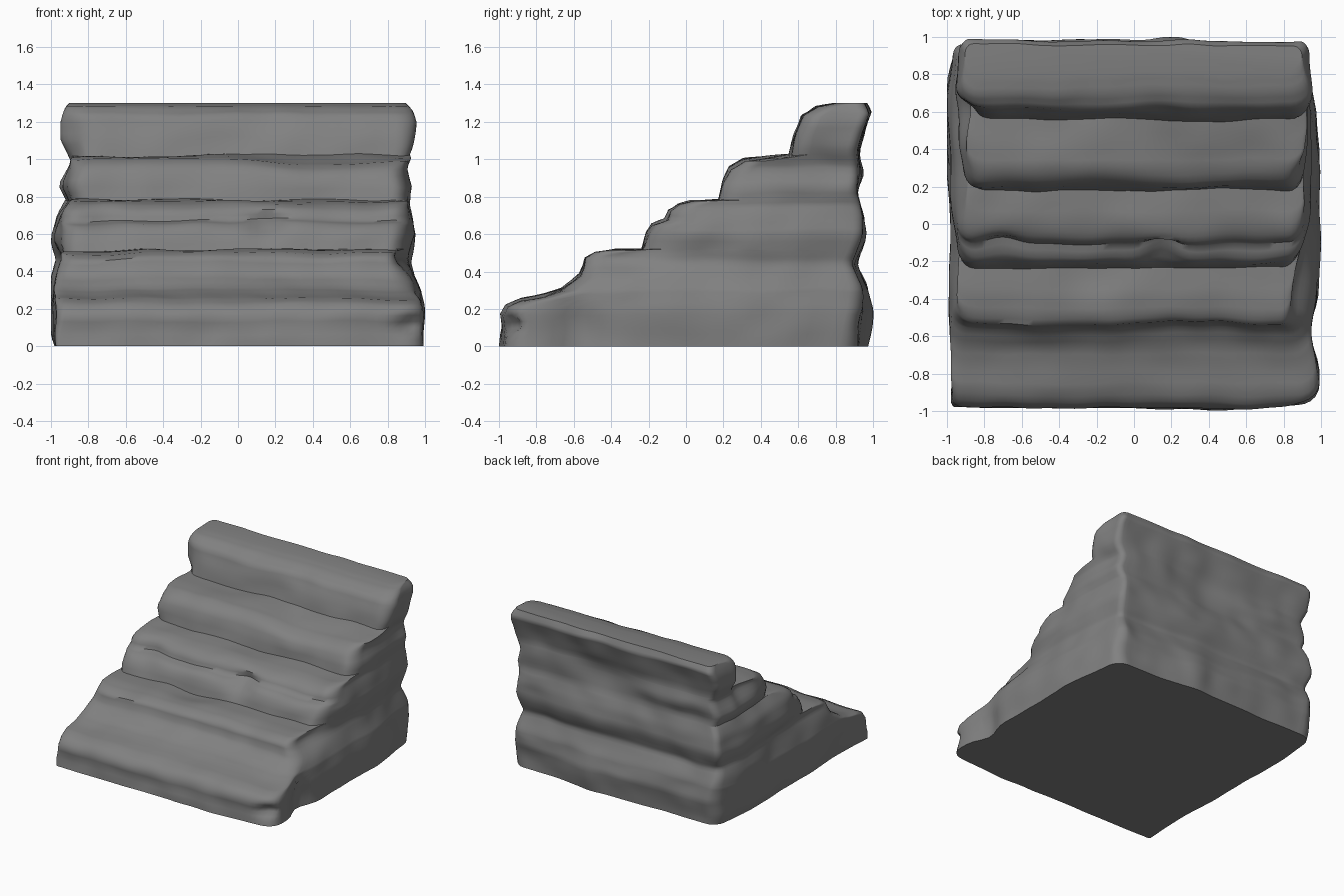
import bpy
import bmesh
import math
from mathutils import Vector, noise

cube = bpy.data.objects.get("Cube")
if cube:
    bpy.data.objects.remove(cube, do_unlink=True)

HEIGHT = 1.3

# Stair outline: (height, depth position of the front surface)
FRONT = [(0, -.98), (.1, -.97), (.17, -.98), (.22, -.95), (.255, -.88), (.28, -.76),
         (.31, -.66), (.38, -.56), (.42, -.54), (.465, -.53), (.495, -.48), (.51, -.38),
         (.515, -.23), (.6, -.21), (.645, -.18), (.67, -.11), (.72, -.09), (.755, -.04),
         (.775, .03), (.785, .18), (.88, .2), (.95, .23), (.995, .3), (1.01, .42),
         (1.02, .56), (1.14, .59), (1.23, .62), (1.28, .7), (HEIGHT, .8)]

# Layered rock outlines of the other three sides: (height, position)
BACK = [(0, .96), (.2, .985), (.32, .96), (.45, .9), (.58, .95), (.7, .94),
        (.82, .91), (.92, .92), (1.04, .92), (1.15, .95), (1.25, .985), (HEIGHT, .96)]
LEFT = [(0, .99), (.2, .985), (.3, .97), (.45, .92), (.6, .95), (.75, .92),
        (.85, .945), (.96, .91), (1.06, .94), (1.2, .94), (1.26, .92), (HEIGHT, .89)]
RIGHT = [(0, .965), (.08, .985), (.3, .98), (.47, .945), (.57, .99), (.7, .955),
         (.78, .91), (.86, .955), (.99, .91), (1.1, .965), (1.2, .95), (HEIGHT, .91)]

# Local bulges and hollows: centre, reach, push
DENTS = [((.15, -.18, .64), (.1, .1, .07), (0, .07, 0)),
         ((-.7, -.1, .68), (.12, .1, .1), (0, .04, 0)),
         ((-.25, -.25, .51), (.15, .12, .08), (0, 0, -.03)),
         ((.7, 1, .1), (.38, .2, .3), (0, -.05, 0)),
         ((.2, 1, .15), (.12, .2, .2), (0, .03, 0)),
         ((-.65, 1, .93), (.4, .2, .08), (0, .03, 0)),
         ((.05, 1, .95), (.25, .2, .12), (0, -.06, 0)),
         ((1, -.58, .1), (.2, .12, .3), (-.06, 0, 0)),
         ((.95, -.4, .48), (.15, .25, .08), (-.07, 0, 0)),
         ((-.95, .58, 1.1), (.12, .1, .2), (.05, .04, 0)),
         ((.45, .3, 1.01), (.35, .15, .1), (0, 0, -.03)),
         ((1, 1, 0), (.2, .35, 1), (-.06, -.01, 0)),
         ((-1, 1, 0), (.2, .2, 1), (.04, 0, 0)),
         ((-1, .55, .3), (.2, .3, .5), (-.025, 0, 0)),
         ((.92, -.96, .12), (.07, .1, .05), (0, .07, 0))]

# Step ends worn inward on both sides
for side in (-1, 1):
    for y, z, wear in ((-.2, .62, .06), (.22, .9, .035)):
        DENTS.append(((side, y, z), (.2, .2, .14), (-wear * side, 0, 0)))


def sample(table, z):
    """Linear lookup of a position at a height."""
    for (z0, a), (z1, b) in zip(table, table[1:]):
        if z <= z1:
            return a + (b - a) * (z - z0) / (z1 - z0)
    return table[-1][1]


def rounded_ring(x0, x1, y0, y1, radii, z):
    """Horizontal slice with rounded corners and evenly divided sides."""
    spots = [(x0, y0, 180), (x1, y0, 270), (x1, y1, 0), (x0, y1, 90)]
    arcs = []
    for (x, y, start), r in zip(spots, radii):
        cx = x + r if x < 0 else x - r
        cy = y + r if y == y0 else y - r
        angles = [math.radians(start + 18 * i) for i in range(6)]
        arcs.append([Vector((cx + r * math.cos(a), cy + r * math.sin(a), z))
                     for a in angles])
    ring = []
    for i, arc in enumerate(arcs):
        ring += arc
        end = arcs[(i + 1) % 4][0]
        count = 44 if i % 2 == 0 else 26
        ring += [arc[-1].lerp(end, k / count) for k in range(1, count)]
    return ring


def weather(p):
    """Roughen a point while keeping the base and the crown flat."""
    q = p.copy()
    for centre, reach, push in DENTS:
        d = sum(((a - b) / r) ** 2 for a, b, r in zip(p, centre, reach))
        q += Vector(push) * math.exp(-d)
    flat = max(0, min(1, p.z / .1, (HEIGHT - p.z) / .06))
    broad = noise.noise_vector(Vector((p.x * 2, p.y * 2, p.z * 3)))
    fine = noise.noise_vector(Vector((p.x * 5, p.y * 5, p.z * 6 + 9)))
    q += broad * .02 + fine * .012
    q.z = p.z + (q.z - p.z) * flat * .8
    return Vector((max(-1, min(1, q.x)), max(-1, min(1, q.y)),
                   max(0, min(HEIGHT, q.z))))


# Heights of the slices, denser along every tread and riser
levels = [0]
for (z0, y0), (z1, y1) in zip(FRONT, FRONT[1:]):
    steps = max(2, round(math.hypot(z1 - z0, y1 - y0) / .035))
    levels += [z0 + (z1 - z0) * k / steps for k in range(1, steps + 1)]

# Rock stair body, lofted through the slices
bm = bmesh.new()
rings = []
for z in levels:
    low = max(0, 1 - z / .5)
    radii = (.1 - .08 * low, .1 + .02 * low, .05 + .08 * low, .05 + .06 * low)
    ring = rounded_ring(-sample(RIGHT, z), sample(LEFT, z), sample(FRONT, z),
                        sample(BACK, z), radii, z)
    rings.append([bm.verts.new(weather(p)) for p in ring])
for lower, upper in zip(rings, rings[1:]):
    for i in range(len(lower)):
        j = (i + 1) % len(lower)
        bm.faces.new((lower[i], lower[j], upper[j], upper[i]))
bm.faces.new(rings[0][::-1])
bm.faces.new(rings[-1])
bmesh.ops.recalc_face_normals(bm, faces=bm.faces)

mesh = bpy.data.meshes.new("rock_stairs")
bm.to_mesh(mesh)
bm.free()
stairs = bpy.data.objects.new("rock_stairs", mesh)
bpy.context.collection.objects.link(stairs)

# Plain grey stone
stone = bpy.data.materials.new("grey stone")
stone.use_nodes = True
colour = (.22, .22, .22, 1)
stone.diffuse_color = colour
stone.node_tree.nodes["Principled BSDF"].inputs["Base Color"].default_value = colour
mesh.materials.append(stone)

bpy.ops.object.select_all(action="DESELECT")
stairs.select_set(True)
bpy.context.view_layer.objects.active = stairs
bpy.ops.object.shade_smooth_by_angle(angle=math.radians(50))
